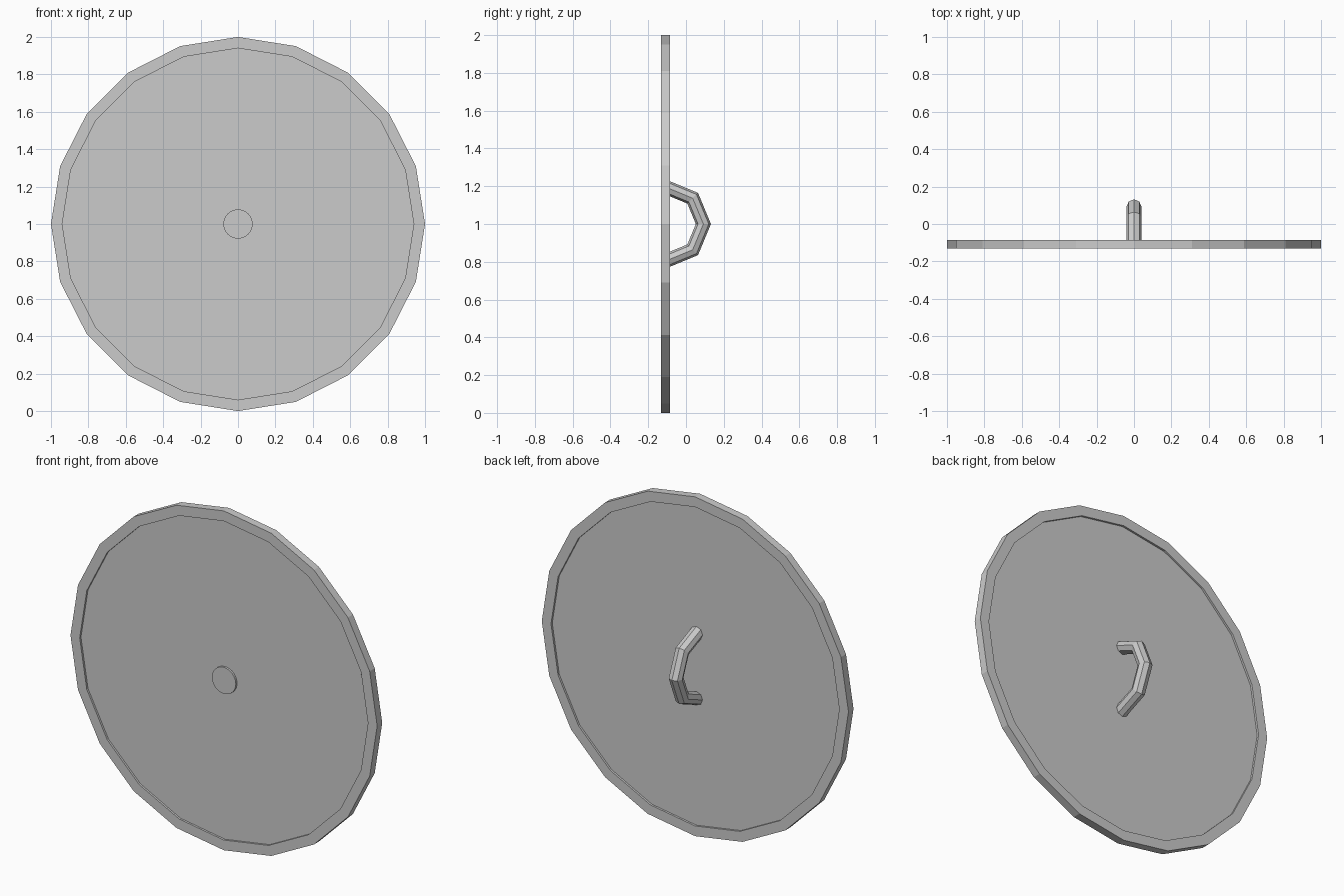
import bpy, bmesh
from math import sin, cos, pi

if "Cube" in bpy.data.objects:
    bpy.data.objects.remove(bpy.data.objects["Cube"])

CZ = 1.0      # height of the shield centre
SIDES = 20


def make(name, bm):
    bmesh.ops.recalc_face_normals(bm, faces=bm.faces[:])
    me = bpy.data.meshes.new(name)
    bm.to_mesh(me)
    bm.free()
    ob = bpy.data.objects.new(name, me)
    bpy.context.collection.objects.link(ob)
    return ob


def ring(bm, r, y, n):
    return [bm.verts.new((r * cos(2 * pi * i / n), y, CZ + r * sin(2 * pi * i / n)))
            for i in range(n)]


def bridge(bm, a, b):
    n = len(a)
    for i in range(n):
        j = (i + 1) % n
        bm.faces.new((a[i], a[j], b[j], b[i]))


# Round board: raised rim with a recessed panel on both sides
bm = bmesh.new()
profile = [(0.94, -0.12), (0.94, -0.132), (1.0, -0.132),
           (1.0, -0.085), (0.94, -0.085), (0.94, -0.097)]
loops = [ring(bm, r, y, SIDES) for r, y in profile]
for a, b in zip(loops, loops[1:]):
    bridge(bm, a, b)
bm.faces.new(loops[0])
bm.faces.new(loops[-1])
make("shield_board", bm)

# Small round boss on the front
bm = bmesh.new()
back, front = ring(bm, 0.078, -0.115, 32), ring(bm, 0.078, -0.132, 32)
bridge(bm, back, front)
bm.faces.new(back)
bm.faces.new(front)
make("front_boss", bm)

# Half-ring grip on the back, octagonal in section
bm = bmesh.new()
R, r, cy = 0.193, 0.04, -0.101
sections = []
for k in range(5):
    a = -pi / 2 + k * pi / 4
    sec = []
    for i in range(8):
        t = i * pi / 4
        d = R + r * cos(t)
        sec.append(bm.verts.new((r * sin(t), cy + d * cos(a), CZ + d * sin(a))))
    sections.append(sec)
for a, b in zip(sections, sections[1:]):
    bridge(bm, a, b)
bm.faces.new(sections[0])
bm.faces.new(sections[-1])
make("hand_grip", bm)
